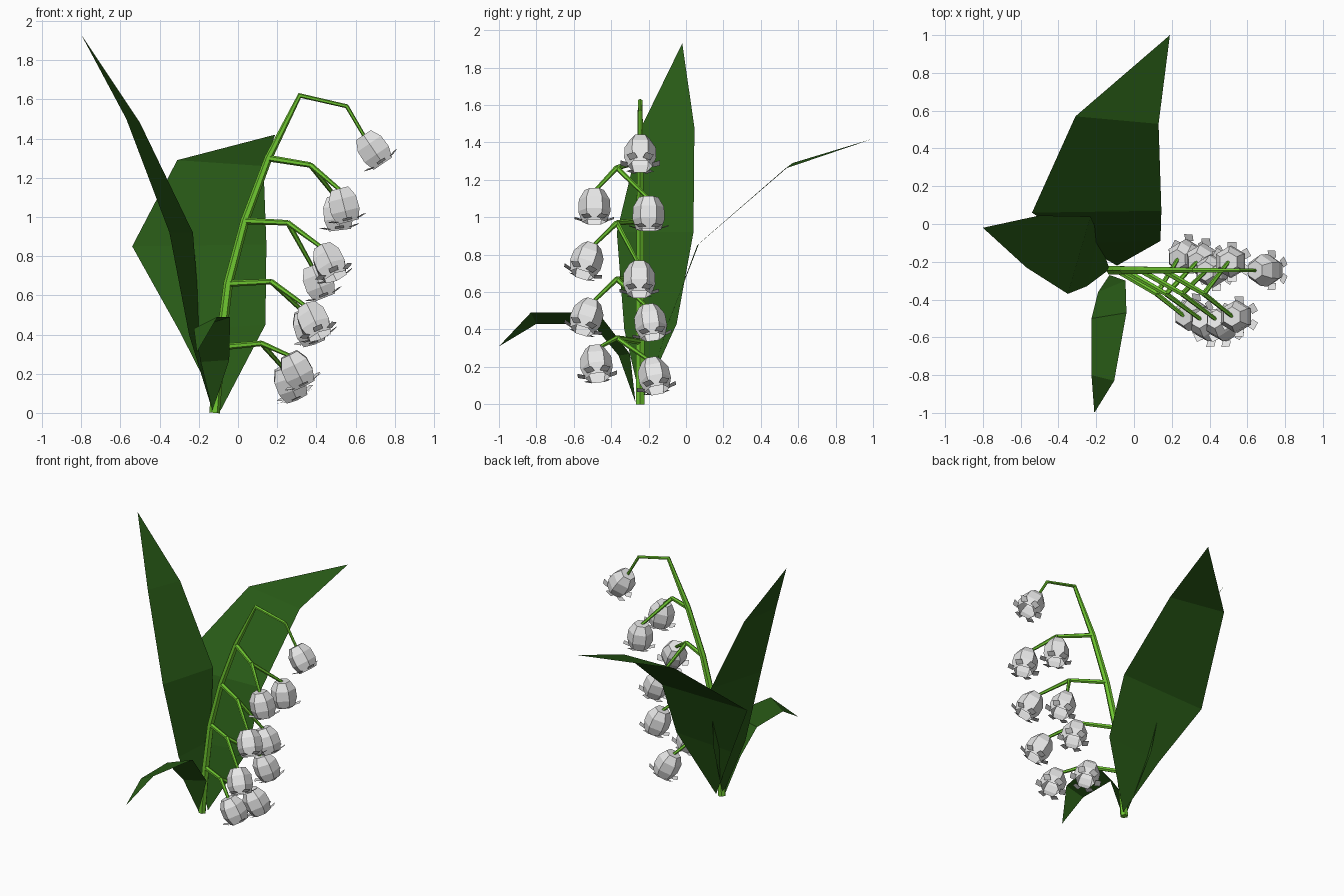
import bpy
import bmesh
import math
from mathutils import Vector

cube = bpy.data.objects.get("Cube")
if cube:
    bpy.data.objects.remove(cube, do_unlink=True)


def material(name, rgb):
    m = bpy.data.materials.new(name)
    m.use_nodes = True
    m.diffuse_color = (*rgb, 1)
    m.node_tree.nodes["Principled BSDF"].inputs["Base Color"].default_value = (*rgb, 1)
    return m


LEAF = material("dark leaf green", (0.021, 0.1, 0.008))
STEM = material("bright stem green", (0.16, 0.58, 0.03))
PETAL = material("petal white", (0.8, 0.8, 0.8))


def finish(bm, name, mat, fix_normals=True):
    if fix_normals:
        bmesh.ops.recalc_face_normals(bm, faces=bm.faces)
    mesh = bpy.data.meshes.new(name)
    bm.to_mesh(mesh)
    bm.free()
    mesh.materials.append(mat)
    obj = bpy.data.objects.new(name, mesh)
    bpy.context.collection.objects.link(obj)
    return obj


def bridge(bm, a, b):
    n = len(a)
    for i in range(n):
        j = (i + 1) % n
        bm.faces.new((a[i], a[j], b[j], b[i]))


def tube(name, path, radii, sides=6):
    """Tapered faceted tube through the path points."""
    pts = [Vector(p) for p in path]
    bm = bmesh.new()
    rings = []
    for i, (p, r) in enumerate(zip(pts, radii)):
        before = (p - pts[max(i - 1, 0)]).normalized()
        after = (pts[min(i + 1, len(pts) - 1)] - p).normalized()
        t = (before + after).normalized()
        u = t.cross(Vector((0, 1, 0))).normalized()
        v = t.cross(u)
        angles = [math.tau * k / sides for k in range(sides)]
        rings.append([bm.verts.new(p + r * (u * math.cos(a) + v * math.sin(a)))
                      for a in angles])
    for a, b in zip(rings, rings[1:]):
        bridge(bm, a, b)
    bm.faces.new(rings[0])
    bm.faces.new(rings[-1])
    return finish(bm, name, STEM)


def leaf(name, base, sections, tip):
    """Folded flat blade: base point, pairs of edge points, tip point."""
    bm = bmesh.new()
    b, t = bm.verts.new(base), bm.verts.new(tip)
    rows = [(bm.verts.new(l), bm.verts.new(r)) for l, r in sections]
    bm.faces.new((b, rows[0][1], rows[0][0]))
    for (l0, r0), (l1, r1) in zip(rows, rows[1:]):
        bm.faces.new((l0, r0, r1, l1))
    bm.faces.new((rows[-1][0], rows[-1][1], t))
    return finish(bm, name, LEAF)


def bell(name, center, lean):
    """Six-sided hanging flower with a curled flap at each corner."""
    axis = Vector((*lean, -1)).normalized()
    turn = Vector((0, 0, -1)).rotation_difference(axis)

    def vert(angle, r, z):
        a = math.radians(angle)
        p = Vector((r * math.cos(a), r * math.sin(a), z))
        return bm.verts.new(Vector(center) + turn @ p)

    bm = bmesh.new()
    corners = range(30, 390, 60)
    profile = ((0.052, 0.088), (0.083, 0.035), (0.086, -0.03), (0.066, -0.088))
    rings = [[vert(a, r, z) for a in corners] for r, z in profile]
    bm.faces.new(rings[0])
    for a, b in zip(rings, rings[1:]):
        bridge(bm, a, b)
    bmesh.ops.recalc_face_normals(bm, faces=bm.faces)
    for a in corners:
        bm.faces.new((vert(a - 19, 0.071, -0.078), vert(a + 19, 0.071, -0.078),
                      vert(a + 13, 0.108, -0.066), vert(a - 13, 0.108, -0.066)))
    finish(bm, name, PETAL, fix_normals=False)
    # Point where the stalk joins the crown
    return Vector(center) - axis * 0.08


# Leaves
leaf("tall_leaf", (-0.13, -0.24, 0.01),
     [((-0.25, -0.33, 0.4), (-0.19, -0.05, 0.43)),
      ((-0.35, -0.37, 0.92), (-0.23, 0.04, 0.92)),
      ((-0.57, -0.23, 1.5), (-0.5, 0.045, 1.48))],
     (-0.8, -0.02, 1.93))
leaf("back_leaf", (-0.09, -0.22, 0.01),
     [((-0.3, -0.1, 0.42), (0.14, -0.09, 0.45)),
      ((-0.54, 0.06, 0.85), (0.145, 0.07, 0.86)),
      ((-0.31, 0.57, 1.29), (0.13, 0.53, 1.26))],
     (0.19, 1.0, 1.42))
leaf("front_leaf", (-0.13, -0.27, 0.01),
     [((-0.19, -0.36, 0.26), (-0.045, -0.3, 0.27)),
      ((-0.225, -0.5, 0.43), (-0.04, -0.47, 0.49)),
      ((-0.225, -0.8, 0.43), (-0.105, -0.83, 0.49))],
     (-0.21, -1.0, 0.31))

# Main stem with its top flower
Y = -0.245
top_joint = bell("top_bell", (0.69, Y, 1.345), (0.68, 0))
tube("main_stem",
     [(-0.12, Y, 0), (-0.09, Y, 0.34), (-0.05, Y, 0.66), (0.035, Y, 0.98),
      (0.155, Y, 1.3), (0.315, Y, 1.62), (0.555, Y, 1.565), top_joint],
     (0.027, 0.026, 0.024, 0.022, 0.02, 0.014, 0.011, 0.009))

# Forked branches: stem x and z, fork x and z, then centre and lean of two bells
LEVELS = [
    ((-0.09, 0.335), (0.12, 0.355), ((0.3, -0.48, 0.22), (0.5, 0.1)),
     ((0.265, -0.17, 0.155), (0.45, 0.2))),
    ((-0.05, 0.66), (0.17, 0.67), ((0.385, -0.53, 0.47), (0.45, -0.35)),
     ((0.36, -0.19, 0.44), (0.35, 0.15))),
    ((0.035, 0.98), (0.255, 0.97), ((0.465, -0.53, 0.77), (0.45, -0.35)),
     ((0.41, -0.25, 0.67), (0.4, 0))),
    ((0.155, 1.3), (0.37, 1.265), ((0.54, -0.49, 1.06), (0.25, 0)),
     ((0.51, -0.2, 1.02), (0.12, 0))),
]
for n, ((sx, sz), (fx, fz), front, back) in enumerate(LEVELS, 1):
    fork = (fx, -0.37, fz)
    tube(f"branch_{n}", [(sx, Y, sz), fork], (0.017, 0.014))
    for side, (center, lean) in (("front", front), ("back", back)):
        joint = bell(f"{side}_bell_{n}", center, lean)
        tube(f"{side}_stalk_{n}", [fork, joint], (0.014, 0.01))
